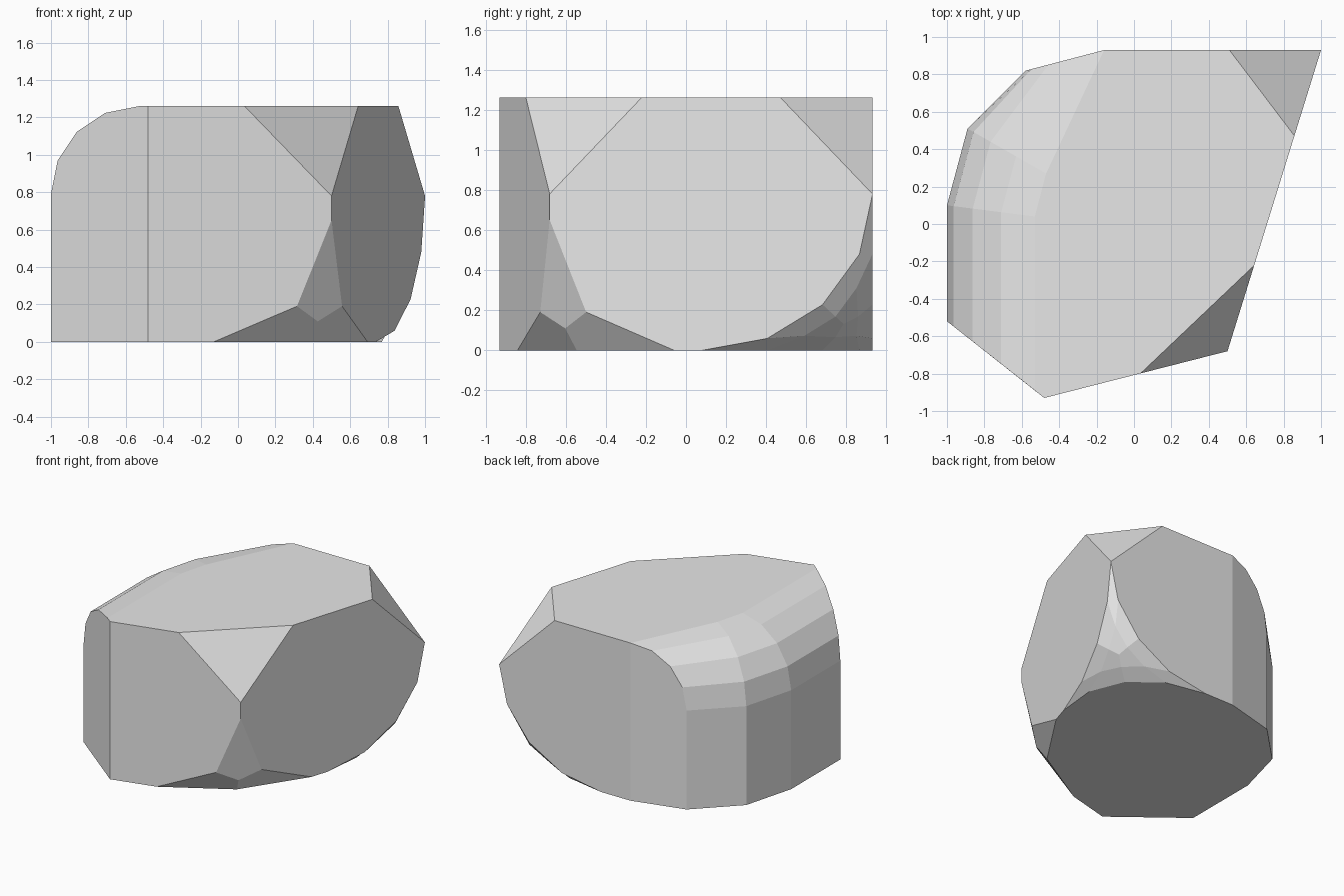
import bpy
import bmesh
import math
from mathutils import Vector, Matrix

cube = bpy.data.objects.get("Cube")
if cube:
    bpy.data.objects.remove(cube, do_unlink=True)

HEIGHT = 1.26
ROUND = 0.47      # drop of the rounded shoulder
STEPS = 4

# Plan corners of the block
front_tip = Vector((-0.48, -0.93))
front_right = Vector((0.50, -0.68))
back_right = Vector((1.00, 0.93))
back_start = Vector((-0.16, 0.93))

# Shoulder stations: outer wall point and inner top point
stations = [
    (Vector((-1.0, -0.52)), Vector((-0.53, -0.89))),
    (Vector((-1.0, 0.10)), Vector((-0.53, 0.04))),
    (Vector((-0.89, 0.51)), Vector((-0.47, 0.27))),
    (Vector((-0.58, 0.82)), back_start),
]

bm = bmesh.new()


def vert(p, z):
    return bm.verts.new((p.x, p.y, z))


def arc(outer, inner):
    """Quarter-round profile from the wall up to the top."""
    points = []
    for i in range(STEPS + 1):
        t = math.pi / 2 * i / STEPS
        p = outer.lerp(inner, 1 - math.cos(t))
        points.append(vert(p, HEIGHT - ROUND * (1 - math.sin(t))))
    return points


profiles = [arc(o, i) for o, i in stations]
feet = [vert(o, 0) for o, i in stations]
plain = [front_tip, front_right, back_right, back_start]
low = [vert(p, 0) for p in plain]
high = [vert(p, HEIGHT) for p in plain[:3]] + [profiles[3][-1]]

# Plain walls, floor and top
for k in range(3):
    bm.faces.new((low[k], low[k + 1], high[k + 1], high[k]))
bm.faces.new(low + feet[::-1])
bm.faces.new(high + [p[-1] for p in profiles[2::-1]])

# Walls that end the shoulder at both sides
bm.faces.new([feet[0], low[0], high[0]] + profiles[0][::-1])
bm.faces.new([feet[3], low[3]] + profiles[3][::-1])

# Curved wall and rounded shoulder above it
for k in range(3):
    p, q = profiles[k], profiles[k + 1]
    bm.faces.new((feet[k], feet[k + 1], q[0], p[0]))
    for i in range(STEPS):
        bm.faces.new((p[i], q[i], q[i + 1], p[i + 1]))
bmesh.ops.recalc_face_normals(bm, faces=bm.faces[:])


def cut_corner(corner, z, previous, following, sizes, segments):
    """Bevel one corner, with its own reach along each of its three edges."""
    origin = corner.to_3d() + Vector((0, 0, z))
    a = (previous - corner).normalized().to_3d() * sizes[0]
    b = (following - corner).normalized().to_3d() * sizes[1]
    c = Vector((0, 0, sizes[2] if z == 0 else -sizes[2]))
    frame = Matrix((a, b, c)).transposed().to_4x4()
    frame.translation = origin
    target = min(bm.verts, key=lambda v: (v.co - origin).length)
    bm.transform(frame.inverted())
    bmesh.ops.bevel(bm, geom=[target], offset=1, offset_type='OFFSET',
                    segments=segments, profile=0.5, affect='VERTICES',
                    clamp_overlap=False)
    bm.transform(frame)


# Chipped top corners, then the rounded bottom corners
cut_corner(front_right, HEIGHT, front_tip, back_right, (0.48, 0.48, 0.48), 1)
cut_corner(back_right, HEIGHT, front_right, back_start, (0.48, 0.49, 0.48), 1)
cut_corner(front_right, 0, front_tip, back_right, (0.65, 0.65, 0.65), 2)
cut_corner(back_right, 0, front_right, back_start, (0.89, 0.90, 0.777), 4)
bmesh.ops.recalc_face_normals(bm, faces=bm.faces[:])

mesh = bpy.data.meshes.new("stone")
bm.to_mesh(mesh)
bm.free()
stone = bpy.data.objects.new("stone", mesh)
bpy.context.collection.objects.link(stone)

# Plain pale grey
grey = bpy.data.materials.new("pale grey")
grey.use_nodes = True
color = (0.8, 0.8, 0.8, 1)
grey.diffuse_color = color
for node in grey.node_tree.nodes:
    if node.type == 'BSDF_PRINCIPLED':
        node.inputs["Base Color"].default_value = color
mesh.materials.append(grey)
